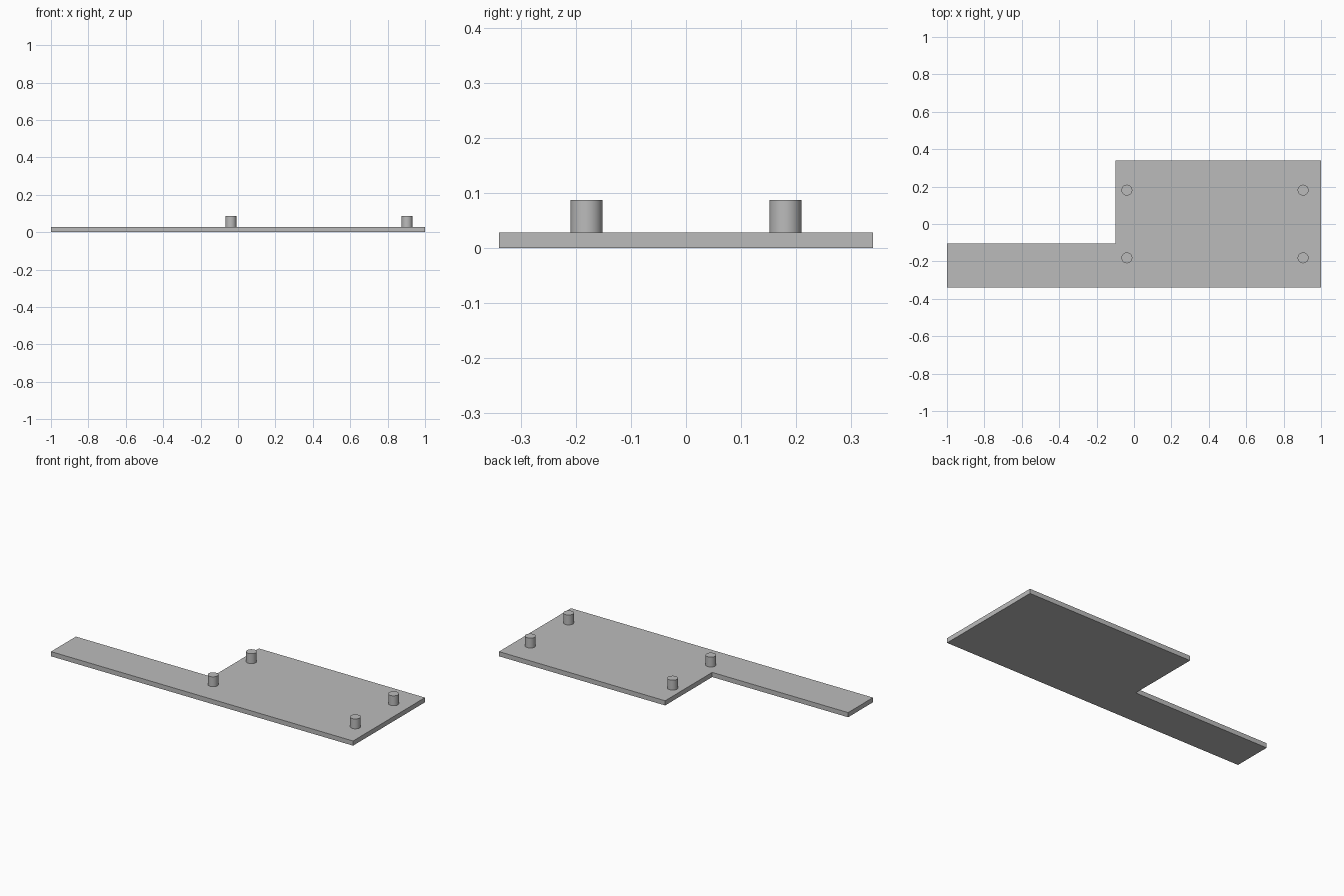
import bpy
import bmesh
import math

cube = bpy.data.objects.get("Cube")
if cube:
    bpy.data.objects.remove(cube, do_unlink=True)

PLATE_TOP = 0.028
POST_TOP = 0.087
POST_RADIUS = 0.029

grey = bpy.data.materials.new("light_grey")
grey.use_nodes = True
grey.diffuse_color = (0.5, 0.5, 0.5, 1)
grey.node_tree.nodes["Principled BSDF"].inputs["Base Color"].default_value = (0.5, 0.5, 0.5, 1)


def extruded_plate(name, outline, height):
    """Solid plate standing on the ground from a flat outline."""
    bm = bmesh.new()
    base = bm.faces.new([bm.verts.new((x, y, 0)) for x, y in outline])
    top = bmesh.ops.extrude_face_region(bm, geom=[base], use_keep_orig=True)["geom"]
    bmesh.ops.translate(bm, vec=(0, 0, height),
                        verts=[v for v in top if isinstance(v, bmesh.types.BMVert)])
    bmesh.ops.recalc_face_normals(bm, faces=bm.faces)
    mesh = bpy.data.meshes.new(name)
    bm.to_mesh(mesh)
    bm.free()
    mesh.materials.append(grey)
    obj = bpy.data.objects.new(name, mesh)
    bpy.context.collection.objects.link(obj)


def post(name, x, y):
    """Round post standing on the plate."""
    bpy.ops.mesh.primitive_cylinder_add(
        vertices=48, radius=POST_RADIUS, depth=POST_TOP - PLATE_TOP,
        location=(x, y, (POST_TOP + PLATE_TOP) / 2))
    obj = bpy.context.object
    obj.name = name
    obj.data.materials.append(grey)
    bpy.ops.object.shade_smooth_by_angle(angle=math.radians(30))


# Base plate: wide rectangle with a narrow arm along the front edge
extruded_plate("base_plate", [(-1, -0.34), (1, -0.34), (1, 0.34),
                              (-0.1, 0.34), (-0.1, -0.105), (-1, -0.105)], PLATE_TOP)

# Four mounting posts
for side, x in (("right", -0.038), ("left", 0.904)):
    for end, y in (("front", -0.181), ("back", 0.181)):
        post(f"{end}_{side}_post", x, y)
